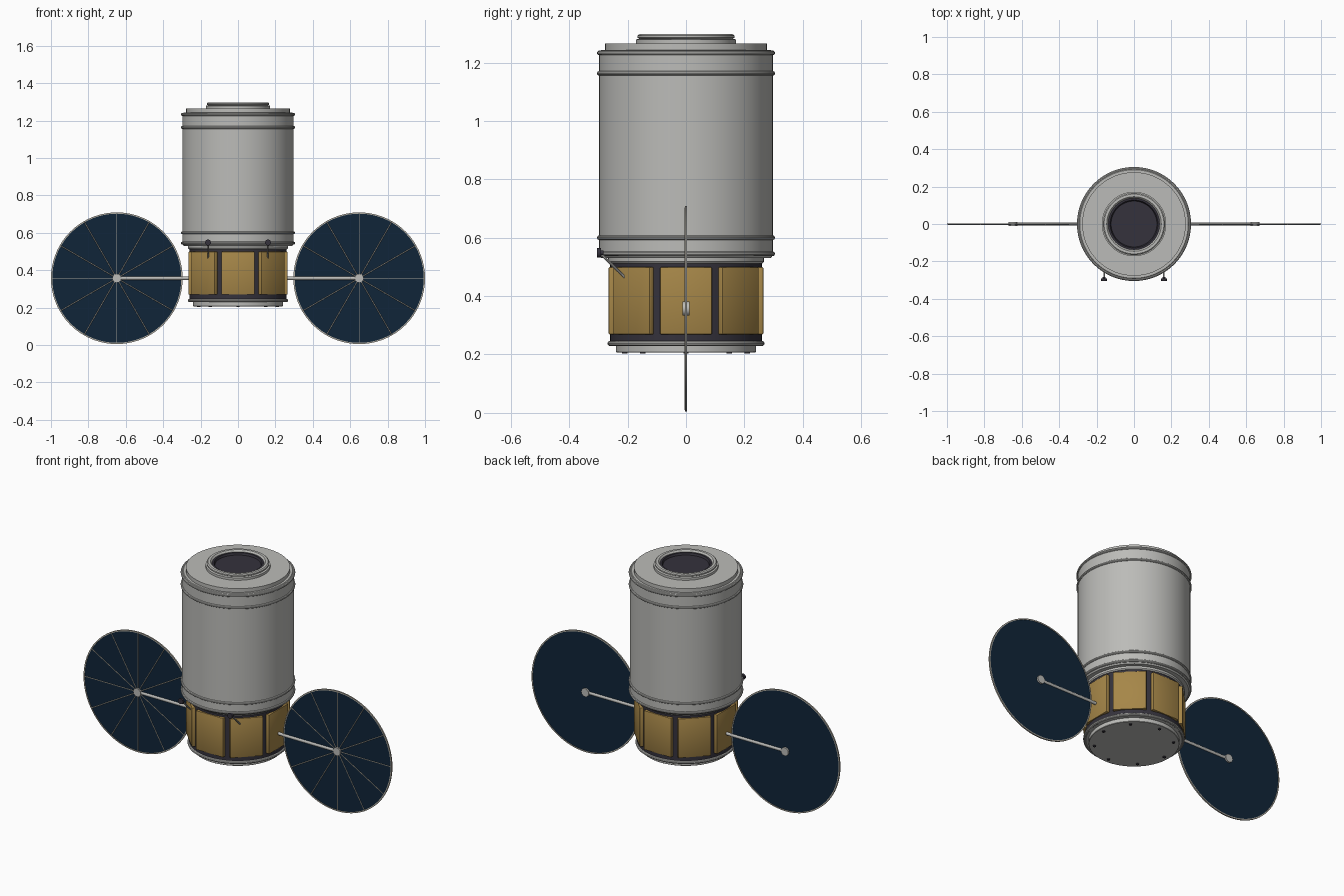
import bpy, bmesh, math
from mathutils import Vector, Matrix

if "Cube" in bpy.data.objects:
    bpy.data.objects.remove(bpy.data.objects["Cube"], do_unlink=True)


def material(name, rgb):
    m = bpy.data.materials.new(name)
    m.use_nodes = True
    m.diffuse_color = (*rgb, 1)
    m.node_tree.nodes["Principled BSDF"].inputs["Base Color"].default_value = (*rgb, 1)
    return m


GREY = material("hull grey", (0.50, 0.50, 0.48))
DARK = material("dark charcoal", (0.035, 0.032, 0.045))
GOLD = material("gold foil", (0.38, 0.24, 0.065))
BLUE = material("solar blue", (0.005, 0.018, 0.04))
TAN = material("frame tan", (0.42, 0.40, 0.35))


def finish(name, bm, mat):
    bmesh.ops.recalc_face_normals(bm, faces=bm.faces)
    me = bpy.data.meshes.new(name)
    bm.to_mesh(me)
    bm.free()
    me.materials.append(mat)
    ob = bpy.data.objects.new(name, me)
    bpy.context.collection.objects.link(ob)
    bpy.ops.object.select_all(action="DESELECT")
    ob.select_set(True)
    bpy.context.view_layer.objects.active = ob
    bpy.ops.object.shade_smooth_by_angle(angle=math.radians(35))
    return ob


def lathe(name, profile, mat, steps=64):
    """Spin a (radius, height) profile round the z axis."""
    bm = bmesh.new()
    verts = [bm.verts.new((r, 0, z)) for r, z in profile]
    edges = [bm.edges.new(pair) for pair in zip(verts, verts[1:])]
    bmesh.ops.spin(bm, geom=verts + edges, cent=(0, 0, 0), axis=(0, 0, 1),
                   angle=math.tau, steps=steps, use_merge=True)
    bmesh.ops.remove_doubles(bm, verts=bm.verts, dist=1e-5)
    return finish(name, bm, mat)


def ring(name, radius, z, thick, mat):
    """Round bead hugging the hull."""
    loop = [(radius + thick * math.cos(a), z + thick * math.sin(a))
            for a in (math.tau * i / 10 for i in range(11))]
    return lathe(name, loop, mat)


def rod(name, a, b, radius, mat, sides=16):
    a, b = Vector(a), Vector(b)
    turn = (b - a).to_track_quat("Z", "Y").to_matrix().to_4x4()
    bm = bmesh.new()
    bmesh.ops.create_cone(bm, cap_ends=True, segments=sides, radius1=radius, radius2=radius,
                          depth=(b - a).length, matrix=Matrix.Translation((a + b) / 2) @ turn)
    return finish(name, bm, mat)


# Main pressure hull with stepped lid
lathe("main_hull", [(0, 0.53), (0.29, 0.53), (0.298, 0.54), (0.298, 1.235), (0.29, 1.243),
                    (0.277, 1.243), (0.277, 1.265), (0, 1.265)], GREY)
for i, z in enumerate((0.545, 0.60, 1.163, 1.233)):
    ring(f"hull_ring_{i + 1}", 0.297, z, 0.008, GREY)

# Docking collar and hatch
lathe("docking_collar", [(0.172, 1.26), (0.172, 1.279), (0.16, 1.281), (0.166, 1.285),
                         (0.166, 1.292), (0.16, 1.297), (0.146, 1.297), (0.138, 1.288),
                         (0.138, 1.26)], GREY)
lathe("hatch_rim", [(0.139, 1.26), (0.139, 1.287), (0.128, 1.287), (0.122, 1.275),
                    (0.122, 1.26)], DARK)
lathe("hatch", [(0.125, 1.26), (0.125, 1.276), (0, 1.276)], DARK)

# Service module: neck, dark core, lower ring and base
lathe("neck", [(0, 0.512), (0.262, 0.512), (0.267, 0.518), (0.267, 0.535), (0, 0.535)], GREY)
lathe("service_core", [(0, 0.24), (0.26, 0.24), (0.26, 0.514), (0, 0.514)], DARK)
ring("service_ring", 0.260, 0.238, 0.009, GREY)
lathe("base_plate", [(0, 0.207), (0.238, 0.207), (0.24, 0.209), (0.24, 0.23), (0.258, 0.232),
                     (0.258, 0.242), (0, 0.242)], GREY)

# Eight flat foil panels, and a bolt under the base in line with each
for i in range(8):
    turn = Matrix.Rotation(math.tau * i / 8, 4, "Z")
    bm = bmesh.new()
    bmesh.ops.create_cube(bm, size=1, matrix=turn @ Matrix.Translation((0.254, 0, 0.384))
                          @ Matrix.Diagonal((0.022, 0.178, 0.23, 1)))
    bmesh.ops.bevel(bm, geom=bm.edges[:], offset=0.004, segments=2, affect="EDGES", profile=0.5)
    finish(f"foil_panel_{i + 1}", bm, GOLD)
    spot = turn @ Vector((0.21, 0, 0.21))
    rod(f"base_bolt_{i + 1}", spot, spot - Vector((0, 0, 0.007)), 0.009, DARK, 12)

# Round solar wings and front antennas on both sides
for side, s in (("left", 1), ("right", -1)):
    hub = Vector((s * 0.648, 0, 0.357))
    depth = Vector((0, 1, 0))
    rod(f"{side}_solar_disc", hub - depth * 0.002, hub + depth * 0.002, 0.347, BLUE, 72)
    rim = lathe(f"{side}_solar_rim", [(0.345, -0.004), (0.352, -0.004), (0.352, 0.004),
                                      (0.345, 0.004), (0.345, -0.004)], TAN, 72)
    rim.location, rim.rotation_euler = hub, (math.pi / 2, 0, 0)
    for k in range(12):
        a = math.tau * k / 12
        out = Vector((math.cos(a), 0, math.sin(a)))
        front = hub - depth * 0.002
        rod(f"{side}_spoke_{k + 1}", front + out * 0.01, front + out * 0.347, 0.0025, TAN, 6)
    rod(f"{side}_hub", hub - depth * 0.012, hub + depth * 0.012, 0.024, GREY, 24)
    rod(f"{side}_boom", (s * 0.25, 0, 0.357), hub, 0.009, GREY)

    x = s * 0.16
    rod(f"{side}_antenna_arm", (x, -0.20, 0.455), (x, -0.29, 0.543), 0.0045, GREY, 10)
    rod(f"{side}_antenna_neck", (x, -0.283, 0.548), (x, -0.295, 0.548), 0.008, DARK, 12)
    rod(f"{side}_antenna_dish", (x, -0.292, 0.548), (x, -0.305, 0.548), 0.016, DARK, 20)
